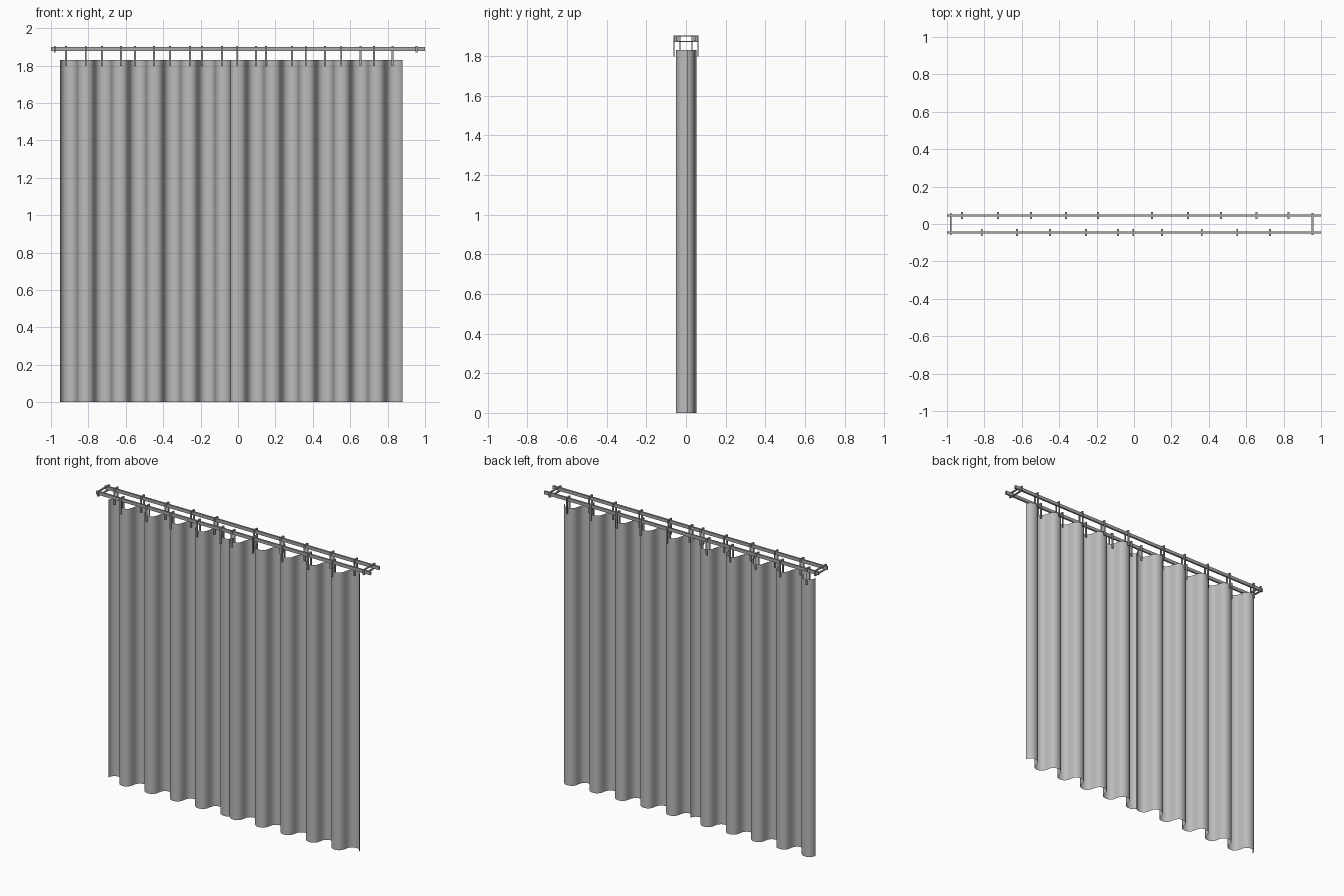
import bpy, bmesh, math

if "Cube" in bpy.data.objects:
    bpy.data.objects.remove(bpy.data.objects["Cube"])


def material(name, v):
    m = bpy.data.materials.new(name)
    m.diffuse_color = (v, v, v, 1)
    m.use_nodes = True
    m.node_tree.nodes["Principled BSDF"].inputs["Base Color"].default_value = m.diffuse_color
    return m


FABRIC = material("grey fabric", 0.5)
METAL = material("grey metal", 0.4)


def make(name, bm, mat):
    me = bpy.data.meshes.new(name)
    bm.to_mesh(me)
    bm.free()
    me.materials.append(mat)
    ob = bpy.data.objects.new(name, me)
    bpy.context.collection.objects.link(ob)
    return ob


def add_box(bm, lo, hi):
    verts = bmesh.ops.create_cube(bm, size=1)["verts"]
    for v in verts:
        v.co = [(a + b) / 2 + c * (b - a) for a, b, c in zip(lo, hi, v.co)]


# Pleated panels: rounded waves with steep sides
def curtain(name, x0, pitch, start, end, mid_y, amp):
    bm = bmesh.new()
    steps = int((end - start) * 24)
    previous = None
    for i in range(steps + 1):
        t = 2 * math.pi * (start + (end - start) * i / steps)
        x = x0 + pitch * t / (2 * math.pi) - 0.0105 * math.sin(2 * t)
        y = mid_y + amp * math.sin(t)
        pair = [bm.verts.new((x, y, z)) for z in (0, 1.83)]
        if previous:
            f = bm.faces.new((previous[0], pair[0], pair[1], previous[1]))
            f.smooth = True
        previous = pair
    make(name, bm, FABRIC)


curtain("left_curtain", -0.952, 0.1845, 0.01, 4.97, 0.007, 0.047)
curtain("right_curtain", 0.046, 0.1855, -0.43, 4.47, -0.004, 0.047)

# Twin rails
for name, y in (("front_rail", -0.045), ("back_rail", 0.045)):
    bm = bmesh.new()
    add_box(bm, (-1, y - 0.006, 1.877), (1, y + 0.006, 1.898))
    make(name, bm, METAL)

# End brackets: thin frames wrapping both rails
for name, x in (("left_bracket", -0.98), ("right_bracket", 0.955)):
    bm = bmesh.new()
    a, b = x - 0.005, x + 0.005
    add_box(bm, (a, -0.06, 1.898), (b, 0.06, 1.905))
    add_box(bm, (a, -0.06, 1.870), (b, 0.06, 1.877))
    for s in (-1, 1):
        add_box(bm, (a, s * 0.057 - 0.003, 1.877), (b, s * 0.057 + 0.003, 1.898))
    make(name, bm, METAL)

# Hooks: upside-down U clips over a rail, gripping the fabric
BACK = (-0.92, -0.727, -0.55, -0.363, -0.193, 0.096, 0.289, 0.465, 0.655, 0.827)
FRONT = (-0.814, -0.626, -0.449, -0.257, -0.086, -0.004, 0.15, 0.362, 0.552, 0.727)
for row, y, places in (("back", 0.045, BACK), ("front", -0.045, FRONT)):
    for i, x in enumerate(places):
        bm = bmesh.new()
        a, b = x - 0.005, x + 0.005
        add_box(bm, (a, y - 0.018, 1.899), (b, y + 0.018, 1.905))
        for s in (-1, 1):
            c = y + s * 0.015
            add_box(bm, (a, c - 0.003, 1.797), (b, c + 0.003, 1.899))
        make(f"{row}_hook_{i + 1}", bm, METAL)
